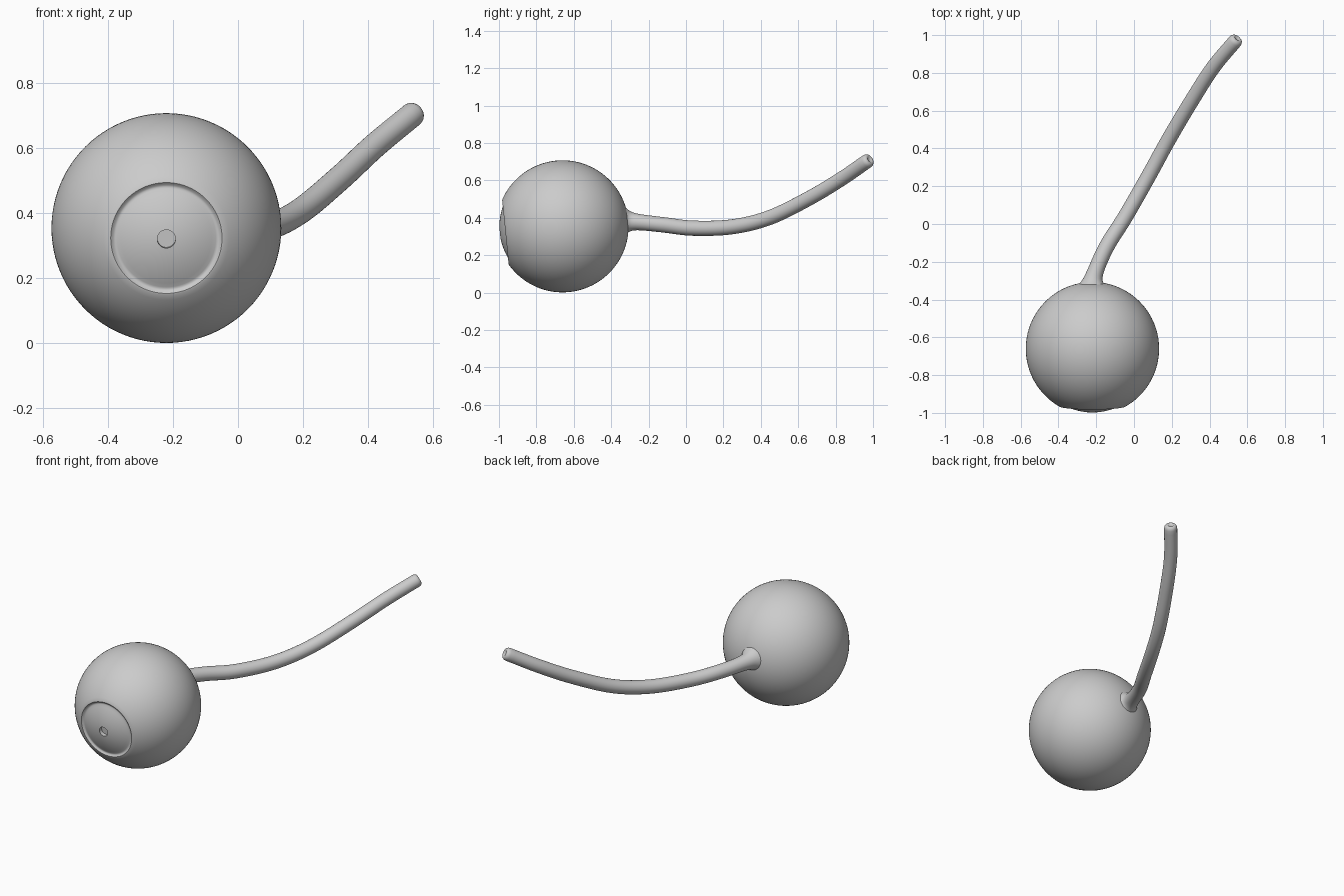
import bpy, bmesh, math
from mathutils import Vector, Matrix

cube = bpy.data.objects.get("Cube")
if cube:
    bpy.data.objects.remove(cube, do_unlink=True)

grey = bpy.data.materials.new("plain grey")
grey.use_nodes = True
colour = (0.6, 0.6, 0.6, 1)
grey.diffuse_color = colour
grey.node_tree.nodes["Principled BSDF"].inputs["Base Color"].default_value = colour


def skin(name, rings, sides, angle):
    """Bridge rings given as (centre, axis u, axis v, radius), closing both ends."""
    bm = bmesh.new()
    loops = []
    for c, u, v, r in rings:
        turns = [2 * math.pi * i / sides for i in range(sides)]
        loops.append([bm.verts.new(c + r * (math.cos(t) * u + math.sin(t) * v)) for t in turns])
    for a, b in zip(loops, loops[1:]):
        for i in range(sides):
            j = (i + 1) % sides
            bm.faces.new((a[i], a[j], b[j], b[i]))
    bm.faces.new(loops[0])
    bm.faces.new(loops[-1])
    bmesh.ops.recalc_face_normals(bm, faces=bm.faces)
    mesh = bpy.data.meshes.new(name)
    bm.to_mesh(mesh)
    bm.free()
    mesh.materials.append(grey)
    obj = bpy.data.objects.new(name, mesh)
    bpy.context.collection.objects.link(obj)
    bpy.ops.object.select_all(action="DESELECT")
    obj.select_set(True)
    bpy.context.view_layer.objects.active = obj
    bpy.ops.object.shade_smooth_by_angle(angle=math.radians(angle))
    return obj


# Eyeball: lathe profile of (radius, distance along the gaze)
R = 0.353
centre = Vector((-0.22, -0.66, 0.354))
tilt = math.radians(5.7)
gaze = Vector((0, -math.cos(tilt), -math.sin(tilt)))
side = Vector((1, 0, 0))
up = gaze.cross(side)

rim = math.asin(0.176 / R)
steps = 48
profile = []
for i in range(steps + 1):
    a = math.pi - 0.01 - (math.pi - 0.01 - rim) * i / steps
    profile.append((R * math.sin(a), R * math.cos(a)))
# Rounded step down into the iris
profile += [(0.171, 0.307), (0.167, 0.304), (0.162, 0.300), (0.157, 0.299), (0.152, 0.3005)]
# Shallow iris dome
for i in range(1, 11):
    r = 0.152 - 0.124 * i / 10
    profile.append((r, 0.338 - 0.0375 * (r / 0.152) ** 2))
# Pupil hole
profile += [(0.028, 0.315)]
skin("eyeball", [(centre + gaze * d, side, up, r) for r, d in profile], 96, 40)

# Stalk: smooth path through a few points, with a radius at each
path = [(-0.222, -0.36, 0.382), (-0.21, -0.27, 0.378), (-0.145, -0.12, 0.362),
        (-0.045, 0.04, 0.344), (0.075, 0.25, 0.352), (0.185, 0.45, 0.402),
        (0.31, 0.66, 0.505), (0.42, 0.83, 0.607), (0.535, 0.968, 0.702)]
path = [Vector(p) for p in path]
ends = [2 * path[0] - path[1]] + path + [2 * path[-1] - path[-2]]


def spline(t):
    k = min(int(t), len(path) - 2)
    f = t - k
    a, b, c, d = ends[k:k + 4]
    return 0.5 * (2 * b + (c - a) * f + (2 * a - 5 * b + 4 * c - d) * f ** 2
                  + (3 * b - a - 3 * c + d) * f ** 3)


def stalk_ring(c, direction, r):
    u = direction.cross(Vector((0, 0, 1))).normalized()
    return (c, u, u.cross(direction), r)


rings = []
count = (len(path) - 1) * 8
for i in range(count + 1):
    t = (len(path) - 1) * i / count
    c = spline(t)
    direction = (spline(t + 0.02) - spline(t - 0.02)).normalized()
    # Flared root where it meets the ball
    flare = 0.035 * math.exp(-max(0, c.y + 0.325) / 0.025)
    rings.append(stalk_ring(c, direction, 0.042 - 0.004 * i / count + flare))

# Rounded tip with a small dimple
tip = path[-1]
for r, d in [(0.036, 0.010), (0.031, 0.018), (0.024, 0.022), (0.017, 0.022), (0.012, 0.017)]:
    rings.append(stalk_ring(tip + direction * d, direction, r))
skin("stalk", rings, 32, 50)
